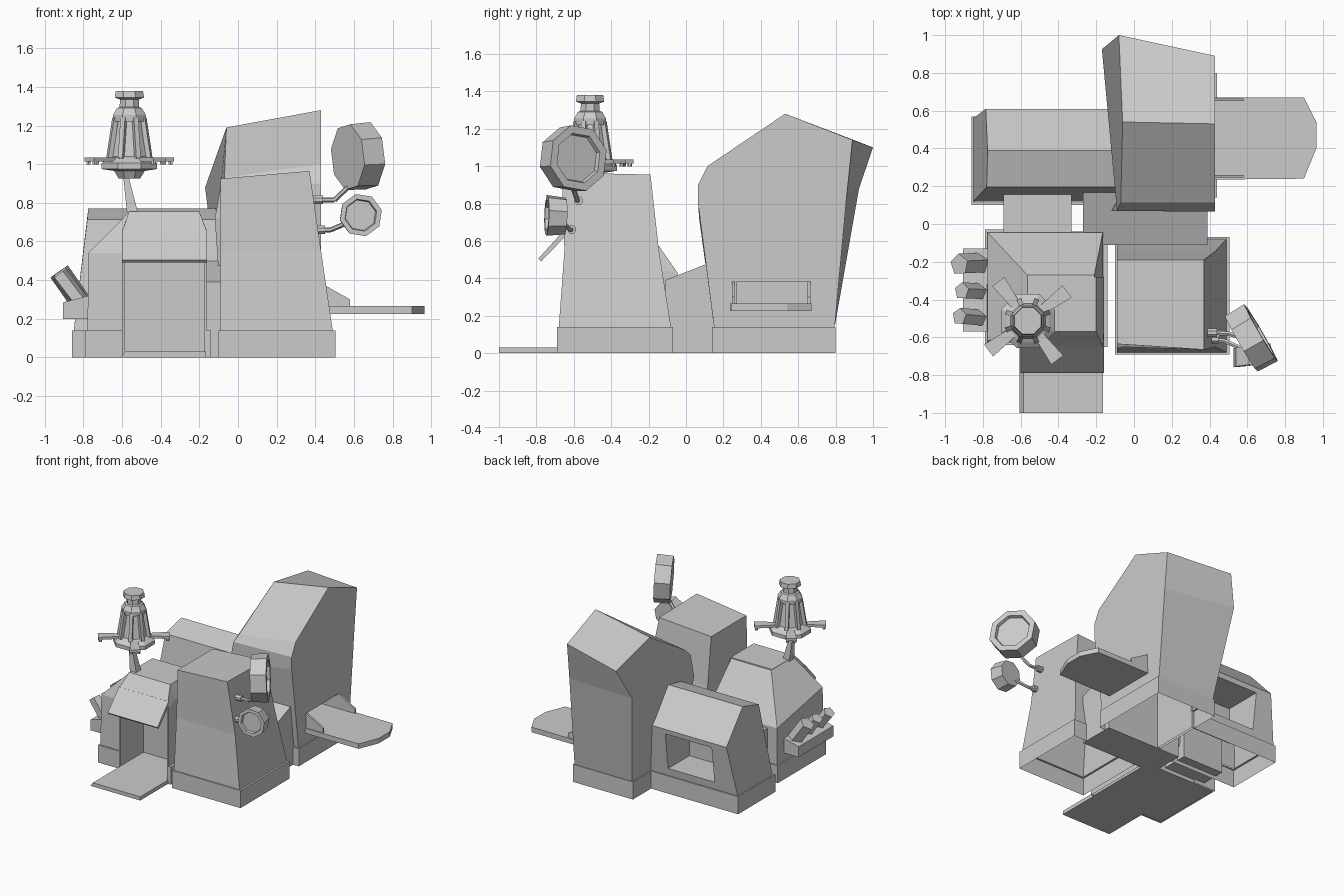
import bpy, bmesh, math
from mathutils import Vector

if "Cube" in bpy.data.objects:
    bpy.data.objects.remove(bpy.data.objects["Cube"])


def loft(name, rings, caps=True, open_bottom=False):
    """Skin equal-length point rings; optionally drop the lowest faces."""
    bm = bmesh.new()
    vs = [[bm.verts.new(p) for p in r] for r in rings]
    n = len(rings[0])
    for a, b in zip(vs, vs[1:]):
        for i in range(n):
            j = (i + 1) % n
            bm.faces.new((a[i], a[j], b[j], b[i]))
    if caps:
        bm.faces.new(vs[0])
        bm.faces.new(vs[-1])
    bmesh.ops.recalc_face_normals(bm, faces=bm.faces)
    me = bpy.data.meshes.new(name)
    bm.to_mesh(me)
    bm.free()
    ob = bpy.data.objects.new(name, me)
    bpy.context.collection.objects.link(ob)
    if open_bottom:
        drop_bottom(ob)
    return ob


def drop_bottom(ob):
    bm = bmesh.new()
    bm.from_mesh(ob.data)
    low = min(v.co.z for v in bm.verts) + 1e-3
    bmesh.ops.delete(bm, geom=[f for f in bm.faces if all(v.co.z < low for v in f.verts)],
                     context='FACES')
    bm.to_mesh(ob.data)
    bm.free()


def rect(x0, x1, y0, y1, z):
    return [(x0, y0, z), (x1, y0, z), (x1, y1, z), (x0, y1, z)]


def box(name, x0, x1, y0, y1, z0, z1, **k):
    return loft(name, [rect(x0, x1, y0, y1, z0), rect(x0, x1, y0, y1, z1)], **k)


def extrude_x(name, x0, x1, prof, **k):
    return loft(name, [[(x, y, z) for y, z in prof] for x in (x0, x1)], **k)


def extrude_y(name, y0, y1, prof):
    return loft(name, [[(x, y, z) for x, z in prof] for y in (y0, y1)])


def skirt(name, x0, x1, y0, y1, t=.015):
    loft(name, [rect(x0, x1, y0, y1, 0), rect(x0, x1, y0, y1, .14),
                rect(x0 + t, x1 - t, y0 + t, y1 - t, .14)], caps=False)


def boolean(ob, other, op):
    m = ob.modifiers.new("bool", 'BOOLEAN')
    m.object, m.operation, m.solver = other, op, 'EXACT'
    bpy.context.view_layer.objects.active = ob
    bpy.ops.object.modifier_apply(modifier=m.name)
    bpy.data.objects.remove(other)


def turned(name, prof, n, base, axis=(0, 0, 1), phase=0.5):
    """n-sided solid from (radius, height) pairs along an axis."""
    q = Vector(axis).to_track_quat('Z', 'Y')
    rings = []
    for r, h in prof:
        ang = [2 * math.pi * (i + phase) / n for i in range(n)]
        rings.append([Vector(base) + q @ Vector((r * math.cos(a), r * math.sin(a), h)) for a in ang])
    return loft(name, rings)


def tube(name, p, q, r, n=6, r2=None):
    d = Vector(q) - Vector(p)
    return turned(name, [(r, 0), (r2 or r, d.length)], n, p, d)


# Tall rear tower: right profile and skewed left profile
right = [(.15, .14), (.065, .8), (.065, .9), (.115, 1.0), (.53, 1.28), (.89, 1.14), (.86, .85), (.795, .14)]
left = [(-.08, .15, .14), (-.12, .07, .72), (-.09, .07, .88), (-.07, .115, .93),
        (-.06, .54, 1.19), (-.08, 1.0, 1.1), (-.17, .925, .88), (-.08, .795, .14)]
tower = loft("rear_tower", [[(.43, y, z) for y, z in right], left])
boolean(tower, box("cut", .2, .6, .27, .65, .265, .38), 'DIFFERENCE')
drop_bottom(tower)
skirt("rear_tower_base", -.09, .44, .14, .8)

# Landing platform with side brackets
loft("platform", [[(x, y, z) for x, y in ((.4, .235), (.9, .24), (.965, .4), (.965, .54), (.9, .67), (.4, .67))]
                  for z in (.225, .265)])
for i, y in enumerate((.245, .65)):
    extrude_y(f"platform_bracket_{i}", y, y + .015, [(.42, .26), (.58, .26), (.58, .3), (.42, .39)])

# Left rear wing with gable roof and a recessed back window
wing_prof = [(.12, .14), (.195, .715), (.39, .77), (.61, .53), (.56, .14)]
wing_left = [-.85, -.78, -.775, -.785, -.85]
wing = loft("rear_wing", [[(-.07, y, z) for y, z in wing_prof],
                          [(x, y, z) for x, (y, z) in zip(wing_left, wing_prof)]])
boolean(wing, box("cut", -.65, -.24, .3, .8, .2, .49), 'DIFFERENCE')
drop_bottom(wing)
skirt("rear_wing_base", -.86, -.07, .1, .57)

# Front right tower
loft("front_tower", [rect(-.09, .49, -.68, -.08, .14), rect(-.09, .43, -.65, -.145, .55),
                     [(-.09, -.635, .925), (.37, -.665, .965), (.37, -.19, .955), (-.09, -.19, .925)]],
     open_bottom=True)
skirt("front_tower_base", -.1, .505, -.69, -.07)

# Front left hall and entrance porch, merged and hollowed
hall = loft("entrance_hall", [rect(-.78, -.16, -.63, -.04, 0),
                              rect(-.775, -.165, -.62, 0, .54)[:2] + rect(-.775, -.165, 0, -.045, .43)[2:],
                              rect(-.565, -.21, -.55, -.27, .752)])
porch = loft("porch", [[(x, y, z) for x, z in p] for y, p in (
    (-.65, [(-.6, 0), (-.6, .6), (-.595, .66), (-.165, .66), (-.16, .6), (-.16, 0)]),
    (-.57, [(-.6, 0), (-.6, .65), (-.565, .755), (-.2, .755), (-.16, .65), (-.16, 0)]),
    (-.28, [(-.6, 0), (-.6, .65), (-.565, .755), (-.2, .755), (-.16, .65), (-.16, 0)]))])
boolean(hall, porch, 'UNION')
boolean(hall, box("cut", -.585, -.175, -.8, -.36, .03, .58), 'DIFFERENCE')
box("hall_base_left", -.79, -.6, -.64, -.03, 0, .14, open_bottom=True)
box("hall_base_right", -.175, -.14, -.65, -.05, 0, .14, open_bottom=True)
extrude_x("awning", -.6, -.16, [(-.645, .665), (-.79, .505), (-.775, .49), (-.635, .635)])
loft("ramp", [rect(-.605, -.165, -1, -.64, 0), rect(-.585, -.165, -1, -.64, .03)])

# Connecting passages
extrude_x("core_passage", -.27, .39, [(-.11, 0), (-.11, .39), (.18, .505), (.18, 0)])
box("wing_passage", -.69, -.33, -.08, .17, .03, .41)

# Side tray holding three leaning canisters
extrude_y("side_tray", -.57, -.13, [(-.905, .2), (-.905, .285), (-.77, .32), (-.77, .2)])
for i, (y, r, e) in enumerate(((-.21, .058, (-.925, -.215, .445)), (-.36, .046, (-.912, -.355, .43)),
                               (-.5, .046, (-.925, -.49, .43)))):
    tube(f"canister_{i}", (-.81, y, .28), e, r, 5)

# Beacon tower on the roof
cx, cy = -.562, -.513
loft("beacon_post", [rect(-.57, -.505, -.55, -.48, .7), rect(-.595, -.57, -.53, -.5, .95)])
turned("beacon", [(.06, .925), (.085, .965), (.155, .975), (.155, 1.005), (.12, 1.03), (.1, 1.04),
                  (.065, 1.22), (.09, 1.22), (.092, 1.255), (.07, 1.29), (.055, 1.295), (.053, 1.335),
                  (.082, 1.345), (.076, 1.38)], 8, (cx, cy, 0))
for i in range(8):
    a = math.pi * (i + .5) / 4
    c, s = math.cos(a), math.sin(a)
    tube(f"beacon_rib_{i}", (cx + .112 * c, cy + .112 * s, 1.03), (cx + .078 * c, cy + .078 * s, 1.24), .018, 4)
for i in range(4):
    a = math.radians(37 + 90 * i)
    u, w = Vector((math.cos(a), math.sin(a), 0)), Vector((-math.sin(a), math.cos(a), 0))
    o = Vector((cx, cy, 0))
    pts = [o + u * .1 - w * .025, o + u * .26 - w * .04, o + u * .26 + w * .04, o + u * .1 + w * .025]
    loft(f"beacon_arm_{i}", [[p + Vector((0, 0, z)) for p in pts] for z in (1.015, 1.035)])
    for k in (-.027, .027):
        e = o + u * .245 + w * k
        tube(f"beacon_lamp_{i}", (e.x, e.y, .998), (e.x, e.y, 1.02), .012)


# Dishes on bent arms
def dish(name, center, axis, r, t, phase, back):
    turned(name, [(r * back, -t / 2), (r, t / 2), (r * .76, t / 2), (r * .72, t * .3)],
           8, center, axis, phase)


dish("large_dish", (.62, -.605, 1.04), (.86, .5, .05), .18, .12, .3, .97)
dish("small_dish", (.63, -.695, .735), (.12, -.99, .03), .112, .1, .3, .9)
for name, pts in (("large_dish_arm", [(.39, -.575, .815), (.5, -.58, .815), (.59, -.61, .9), (.6, -.605, .95)]),
                  ("small_dish_arm", [(.4, -.61, .66), (.48, -.62, .66), (.55, -.65, .69), (.62, -.67, .72)])):
    tube(name + "_socket", pts[0], Vector(pts[0]) + Vector((.05, 0, 0)), .024, 8)
    for i, (p, q) in enumerate(zip(pts, pts[1:])):
        tube(f"{name}_{i}", p, q, .013)
